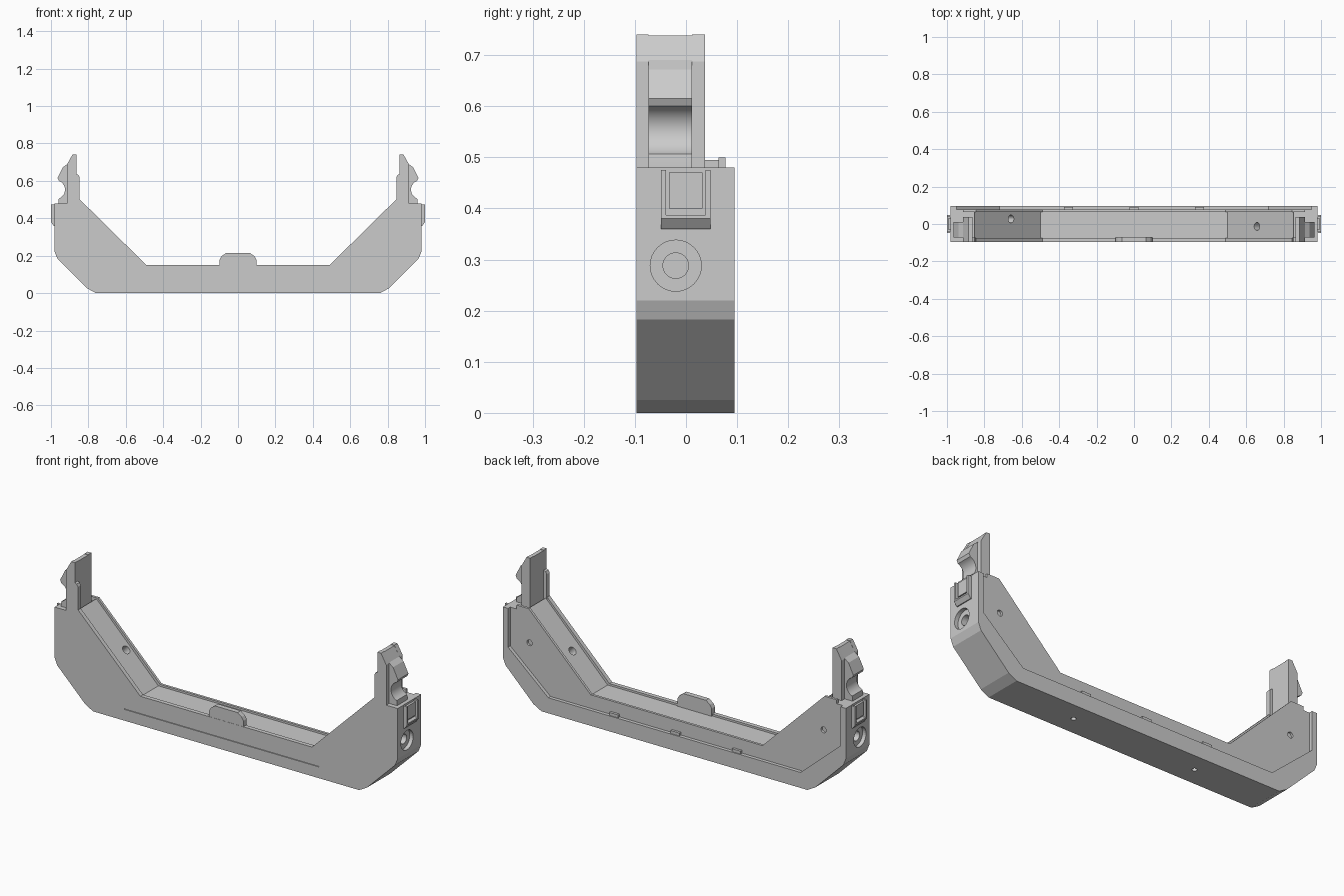
import bpy, bmesh
from math import sin, cos, radians
from mathutils import Vector

cube = bpy.data.objects.get("Cube")
if cube:
    bpy.data.objects.remove(cube, do_unlink=True)

grey = bpy.data.materials.new("light_grey_plastic")
grey.use_nodes = True
grey.diffuse_color = (0.6, 0.6, 0.6, 1)
grey.node_tree.nodes["Principled BSDF"].inputs["Base Color"].default_value = (0.6, 0.6, 0.6, 1)


def finish(name, bm):
    bmesh.ops.recalc_face_normals(bm, faces=bm.faces)
    mesh = bpy.data.meshes.new(name)
    bm.to_mesh(mesh)
    bm.free()
    mesh.materials.append(grey)
    obj = bpy.data.objects.new(name, mesh)
    bpy.context.collection.objects.link(obj)
    return obj


def prism(name, outline, y0, y1, side=1):
    """Extrude an x-z outline between two depths."""
    bm = bmesh.new()
    face = bm.faces.new([bm.verts.new((side * x, y0, z)) for x, z in outline])
    out = bmesh.ops.extrude_face_region(bm, geom=[face])
    moved = [v for v in out["geom"] if isinstance(v, bmesh.types.BMVert)]
    bmesh.ops.translate(bm, verts=moved, vec=(0, y1 - y0, 0))
    return finish(name, bm)


def box(name, x0, x1, y0, y1, z0, z1, side=1):
    return prism(name, [(x0, z0), (x1, z0), (x1, z1), (x0, z1)], y0, y1, side)


def rod(center, axis, radius, length):
    """Round cutter."""
    bm = bmesh.new()
    bmesh.ops.create_cone(bm, cap_ends=True, segments=32, radius1=radius,
                          radius2=radius, depth=length)
    turn = Vector((0, 0, 1)).rotation_difference(Vector(axis)).to_matrix()
    bmesh.ops.rotate(bm, verts=bm.verts, matrix=turn)
    bmesh.ops.translate(bm, verts=bm.verts, vec=center)
    return finish("cutter", bm)


def cut(target, cutters):
    """Subtract the cutters, then discard them."""
    for c in cutters:
        c.hide_render = True
        mod = target.modifiers.new("cut", "BOOLEAN")
        mod.object, mod.operation, mod.solver = c, "DIFFERENCE", "EXACT"
    bpy.context.view_layer.update()
    graph = bpy.context.evaluated_depsgraph_get()
    mesh = bpy.data.meshes.new_from_object(target.evaluated_get(graph))
    target.modifiers.clear()
    target.data = mesh
    for c in cutters:
        bpy.data.objects.remove(c, do_unlink=True)


# Outer edge of the cradle, from bottom middle up the end
OUTER = [(0.76, 0), (0.805, 0.025), (0.965, 0.183), (0.98, 0.22), (0.98, 0.48)]


def cradle(inner):
    half = OUTER + inner
    return half + [(-x, z) for x, z in reversed(half)]


RIM = [(0.915, 0.48), (0.915, 0.5), (0.845, 0.5), (0.49, 0.15)]
FLOOR = [(0.854, 0.48), (0.854, 0.495), (0.5, 0.14)]
RECESS = [(0.95, 0.48), (0.95, 0.28), (0.72, 0.08)]

front_wall = prism("front_wall", cradle(RIM), -0.097, -0.075)
core = prism("core", cradle(FLOOR), -0.075, 0.064)
back_rim = prism("back_rim", cradle(RIM), 0.064, 0.077)
prism("back_panel", cradle(RECESS), 0.077, 0.095)

# Long shallow groove on the front
cut(front_wall, [box("cutter", -0.58, 0.53, -0.11, -0.092, 0.058, 0.064)])

# Screw holes in the slopes, underside, ends and back
holes = [rod((-0.65, 0.027, 0.305), (1, 0, 1), 0.021, 0.1),
         rod((0.65, -0.013, 0.305), (-1, 0, 1), 0.021, 0.1)]
back_holes = []
for s in (-1, 1):
    holes += [rod((s * 0.35, 0, 0), (0, 0, 1), 0.012, 0.1),
              rod((s * 0.98, -0.02, 0.288), (1, 0, 0), 0.05, 0.04),
              rod((s * 0.95, -0.02, 0.288), (1, 0, 0), 0.025, 0.1)]
    back_holes.append(rod((s * 0.84, 0.075, 0.325), (0, 1, 0), 0.015, 0.018))
cut(core, holes)
cut(back_rim, back_holes)

# Raised tab in the middle of the front wall
tab = [(0.098, 0.14), (0.098, 0.18), (0.088, 0.197), (0.065, 0.214)]
prism("center_tab", tab + [(-x, z) for x, z in reversed(tab)], -0.096, -0.07)

# Small catches along the back ledge
for x in (-0.35, 0, 0.35):
    box("back_catch", x - 0.025, x + 0.025, 0.077, 0.09, 0.075, 0.095)

# Upright hooks and side latches at both ends
scoop = [(0.975 + 0.05 * cos(radians(a)), 0.553 + 0.05 * sin(radians(a)))
         for a in range(110, 251, 10)]
HOOK = [(0.864, 0.47), (0.864, 0.738), (0.885, 0.738), (0.913, 0.69),
        (0.937, 0.672), (0.965, 0.615)] + scoop + [(0.96, 0.49), (0.96, 0.47)]
POST = [(0.864, 0.47), (0.864, 0.74), (0.885, 0.74), (0.915, 0.687), (0.915, 0.47)]
SHORT = [(0.847, 0.49), (0.847, 0.62), (0.854, 0.632), (0.866, 0.637), (0.866, 0.49)]

for s, side in ((1, "left"), (-1, "right")):
    hook = prism(side + "_hook", HOOK, -0.073, 0.012, s)
    bpy.ops.object.select_all(action="DESELECT")
    hook.select_set(True)
    bpy.context.view_layer.objects.active = hook
    bpy.ops.object.shade_smooth_by_angle(angle=radians(15))
    prism(side + "_post_front", POST, -0.097, -0.073, s)
    prism(side + "_post_back", POST, 0.012, 0.037, s)
    prism(side + "_inner_rib", SHORT, -0.097, -0.073, s)
    # Latch frame: two rails, a sloped sill and a thin tongue
    for y in (-0.049, 0.038):
        box(side + "_latch_rail", 0.975, 1.0, y, y + 0.01, 0.38, 0.475, s)
    prism(side + "_latch_sill", [(0.975, 0.36), (0.985, 0.36), (1.0, 0.38),
                                 (1.0, 0.387), (0.975, 0.387)], -0.049, 0.048, s)
    box(side + "_latch_tongue", 0.975, 0.992, -0.033, 0.032, 0.4, 0.47, s)
